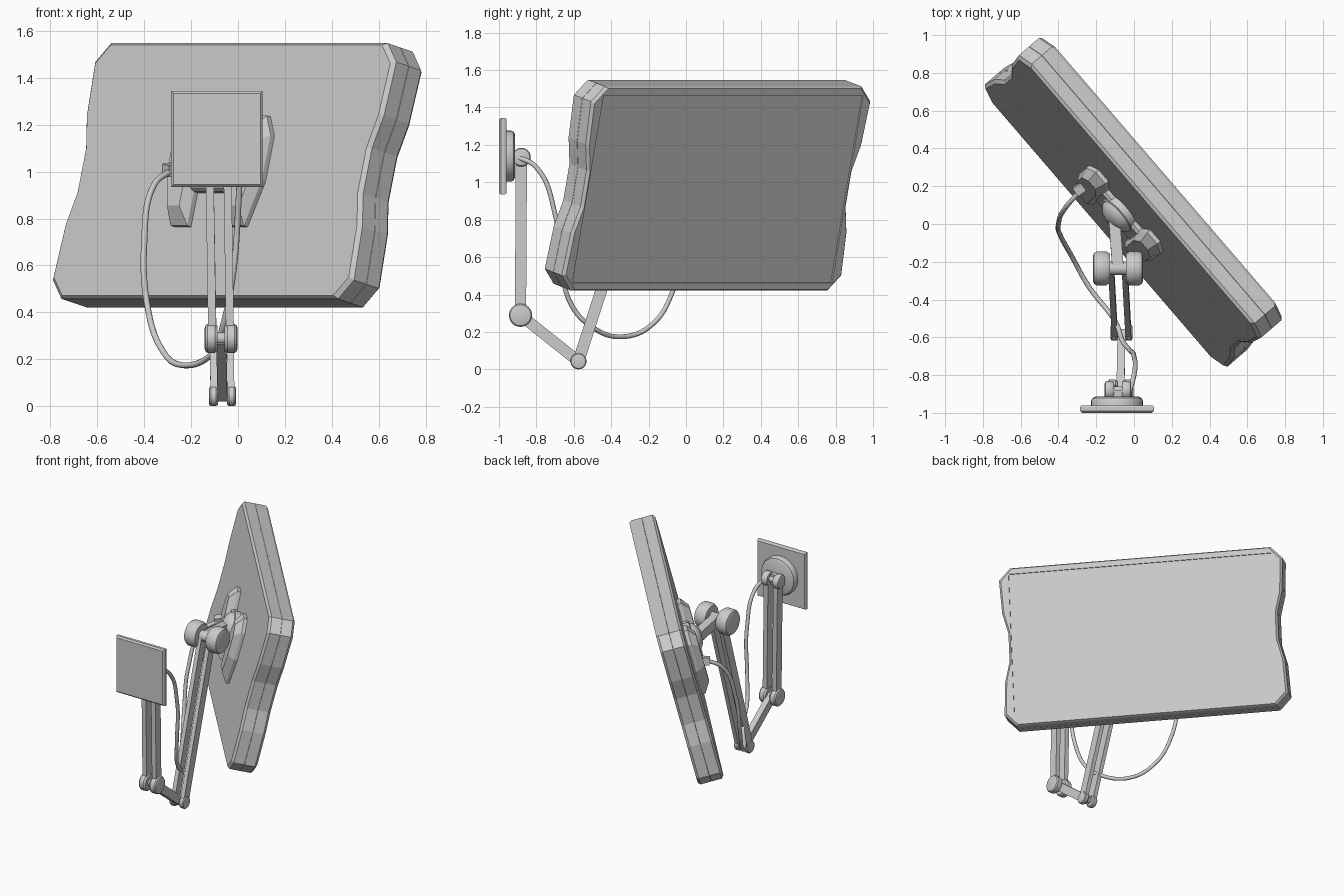
import bpy, bmesh
from math import sin, cos, pi, radians
from mathutils import Matrix, Vector

cube = bpy.data.objects.get("Cube")
if cube:
    bpy.data.objects.remove(cube)


def loft(name, outline, rings, matrix=Matrix(), smooth=False):
    """Closed XZ outline swept along Y; each ring is (y, scale about the middle)."""
    bm = bmesh.new()
    mid = sum((Vector(p) for p in outline), Vector((0, 0))) / len(outline)
    loops = []
    for y, scale in rings:
        pts = [mid + (Vector(p) - mid) * scale for p in outline]
        loops.append([bm.verts.new((p.x, y, p.y)) for p in pts])
    n = len(outline)
    for a, b in zip(loops, loops[1:]):
        for i in range(n):
            bm.faces.new((a[i], a[(i + 1) % n], b[(i + 1) % n], b[i]))
    bm.faces.new(loops[0])
    bm.faces.new(loops[-1])
    bmesh.ops.recalc_face_normals(bm, faces=bm.faces)
    mesh = bpy.data.meshes.new(name)
    bm.to_mesh(mesh)
    bm.free()
    obj = bpy.data.objects.new(name, mesh)
    obj.matrix_world = matrix
    bpy.context.collection.objects.link(obj)
    if smooth:
        bpy.ops.object.select_all(action='DESELECT')
        obj.select_set(True)
        bpy.context.view_layer.objects.active = obj
        bpy.ops.object.shade_smooth_by_angle(angle=radians(35))
    return obj


def circle(r, n=32):
    return [(r * cos(2 * pi * i / n), r * sin(2 * pi * i / n)) for i in range(n)]


def rect(w, h, cx=0, cz=0):
    return [(cx + sx * w / 2, cz + sz * h / 2)
            for sx, sz in ((-1, -1), (1, -1), (1, 1), (-1, 1))]


def bar(name, start, end, width, depth, shift=0):
    """Box beam between two points, moved sideways along x by shift."""
    a, b = (Vector(p) + Vector((shift, 0, 0)) for p in (start, end))
    y = (b - a).normalized()
    x = Vector((1, 0, 0))
    x = (x - y * x.dot(y)).normalized()
    m = Matrix((x, y, x.cross(y))).transposed().to_4x4()
    m.translation = a
    return loft(name, rect(width, depth), [(0, 1), ((b - a).length, 1)], m)


def joint(name, centre, r, inner, outer):
    """Two rounded knobs on a thin axle lying along x."""
    for side, sign in (("left", 1), ("right", -1)):
        m = Matrix.Translation(centre) @ Matrix.Rotation(-sign * pi / 2, 4, 'Z')
        b = (outer - inner) * 0.22
        loft(f"{name}_knob_{side}", circle(r),
             [(inner, .86), (inner + b, 1), (outer - b, 1),
              (outer - b * .3, .9), (outer, .72)], m, True)
    m = Matrix.Translation(centre) @ Matrix.Rotation(pi / 2, 4, 'Z')
    loft(f"{name}_axle", circle(r * .4, 20), [(-outer * .9, 1), (outer * .9, 1)], m, True)


# Display frame: x across the panel, y out of the screen, z up the panel
panel = (Matrix.Translation((-.004, .115, .985))
         @ Matrix.Rotation(radians(-49.3), 4, 'Z')
         @ Matrix.Rotation(radians(-14.4), 4, 'X'))

# Display casing with waisted sides
quarter = [(.905, .563), (.985, .48), (.972, .245), (.935, .1)]
right_side = quarter + [(x, -z) for x, z in reversed(quarter)]
outline = right_side + [(-x, -z) for x, z in right_side]
loft("rear_casing", outline, [(-.0875, .98), (-.072, 1), (-.001, 1), (0, .997)], panel)
bezel = loft("front_bezel", outline, [(0, .997), (.001, 1), (.072, 1), (.0875, .985)], panel)

# Screen recess cut into the bezel
cutter = loft("recess_cutter", rect(1.83, 1.035), [(.078, 1), (.15, 1)], panel)
cutter.hide_render = True
cut = bezel.modifiers.new("recess", 'BOOLEAN')
cut.object = cutter
cut.solver = 'EXACT'
bpy.context.view_layer.objects.active = bezel
bpy.ops.object.modifier_apply(modifier="recess")
bpy.data.objects.remove(cutter)

# Rear bracket: crosspiece, two faceted wings and a domed swivel
loft("bracket_crosspiece", rect(.44, .22, 0, .01), [(-.08, 1), (-.11, 1), (-.125, .9)], panel)
wing = [(.13, -.25), (.24, -.25), (.3, -.05), (.3, .15), (.25, .235), (.17, .235), (.13, .1)]
for side, sign in (("left", 1), ("right", -1)):
    loft(f"bracket_wing_{side}", [(sign * x, z) for x, z in wing],
         [(-.08, 1), (-.11, 1), (-.155, .72)], panel)
swivel = panel @ Matrix.Translation((0, 0, .05))
loft("swivel_dome", circle(.11),
     [(-.08, 1), (-.125, 1), (-.13, .92), (-.15, .85), (-.172, .62), (-.186, .3)], swivel, True)

# Wall plate and its round boss
wall = Matrix.Translation((-.09, 0, 1.14))
loft("wall_plate", rect(.39, .41), [(-1, .95), (-.99, 1), (-.97, 1), (-.96, .97)], wall)
loft("wall_boss", circle(.137),
     [(-.97, 1), (-.935, 1), (-.922, .95), (-.913, .82)], wall, True)

# Arm pivots from the wall to the display
p_wall = (-.085, -.88, 1.134)
p_elbow = (-.072, -.885, .289)
p_low = (-.066, -.575, .043)
p_head = (-.085, -.235, 1.1)
joint("wall_joint", p_wall, .05, .022, .07)
joint("elbow_joint", p_elbow, .062, .015, .07)
joint("low_joint", p_low, .043, .02, .058)
joint("head_joint", p_head, .09, .042, .133)
bar("wall_lug", (-.085, -.93, 1.134), p_wall, .045, .07)

# Arm beams
for side, sign in (("left", 1), ("right", -1)):
    bar(f"hanging_beam_{side}", p_wall, p_elbow, .034, .06, sign * .038)
    bar(f"rising_beam_{side}", p_low, p_head, .03, .062, sign * .036)
bar("short_link", p_elbow, p_low, .042, .06)
bar("head_neck", p_head, swivel @ Vector((0, -.15, 0)), .06, .07)

# Cable with its plug
path = [(-.03, -.91, 1.14), (0, -.8, 1.08), (0, -.7, .83), (-.03, -.66, .5),
        (-.065, -.61, .34), (-.1, -.515, .235), (-.24, -.33, .175), (-.33, -.17, .25),
        (-.385, -.07, .42), (-.4, 0, .7), (-.36, .09, .94), (-.28, .18, 1.01)]
curve = bpy.data.curves.new("cable", 'CURVE')
curve.dimensions = '3D'
curve.bevel_depth = .013
curve.bevel_resolution = 3
curve.use_fill_caps = True
spline = curve.splines.new('BEZIER')
spline.bezier_points.add(len(path) - 1)
for point, co in zip(spline.bezier_points, path):
    point.co = co
    point.handle_left_type = point.handle_right_type = 'AUTO'
bpy.context.collection.objects.link(bpy.data.objects.new("cable", curve))
bar("cable_plug", (-.31, .17, 1.005), (-.2, .25, 1.02), .05, .05)
